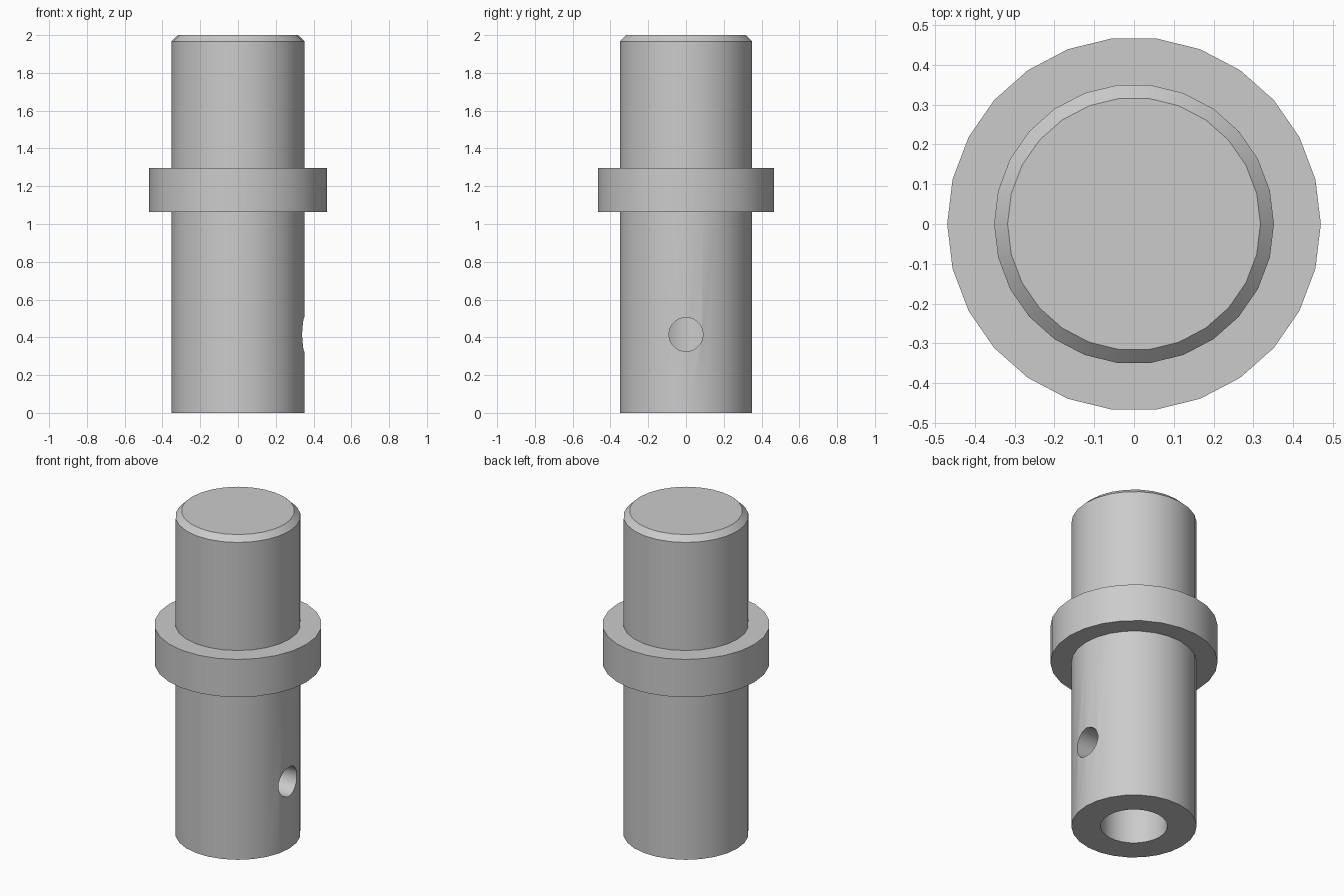
import bpy
import bmesh
import math
from mathutils import Matrix

cube = bpy.data.objects.get("Cube")
if cube:
    bpy.data.objects.remove(cube, do_unlink=True)

SIDES = 26

# Plain grey metal
grey = bpy.data.materials.new("grey metal")
grey.use_nodes = True
colour = (0.6, 0.6, 0.6, 1)
grey.diffuse_color = colour
grey.node_tree.nodes["Principled BSDF"].inputs["Base Color"].default_value = colour


def make_object(name, bm):
    bmesh.ops.recalc_face_normals(bm, faces=bm.faces)
    mesh = bpy.data.meshes.new(name)
    bm.to_mesh(mesh)
    bm.free()
    mesh.materials.append(grey)
    obj = bpy.data.objects.new(name, mesh)
    bpy.context.collection.objects.link(obj)
    return obj


def lathe(name, profile):
    """Turn a (radius, z) profile into a solid, capping both ends."""
    bm = bmesh.new()
    rings = []
    for r, z in profile:
        angles = [math.tau * i / SIDES for i in range(SIDES)]
        rings.append([bm.verts.new((r * math.cos(a), r * math.sin(a), z)) for a in angles])
    for low, high in zip(rings, rings[1:]):
        for i in range(SIDES):
            j = (i + 1) % SIDES
            bm.faces.new((low[i], low[j], high[j], high[i]))
    bm.faces.new(rings[0])
    bm.faces.new(rings[-1])
    return make_object(name, bm)


# Turned pin: blind bore, lower shank, collar, upper shank, chamfered tip
pin = lathe("collared_pin", [
    (0.188, 0.85), (0.188, 0), (0.352, 0), (0.352, 1.063),
    (0.47, 1.063), (0.47, 1.297), (0.352, 1.297),
    (0.352, 1.967), (0.318, 2),
])

# Side hole running from the left face into the bore
bm = bmesh.new()
place = Matrix.Translation((0.3, 0, 0.415)) @ Matrix.Rotation(math.pi / 2, 4, "Y")
bmesh.ops.create_cone(bm, cap_ends=True, segments=32, radius1=0.09, radius2=0.09,
                      depth=0.6, matrix=place)
cutter = make_object("side_hole_cutter", bm)
cutter.hide_render = True

cut = pin.modifiers.new("side hole", "BOOLEAN")
cut.operation = "DIFFERENCE"
cut.solver = "EXACT"
cut.object = cutter

bpy.ops.object.select_all(action="DESELECT")
pin.select_set(True)
bpy.context.view_layer.objects.active = pin
bpy.ops.object.modifier_apply(modifier=cut.name)
bpy.data.objects.remove(cutter, do_unlink=True)
bpy.ops.object.shade_smooth_by_angle(angle=math.radians(30))
